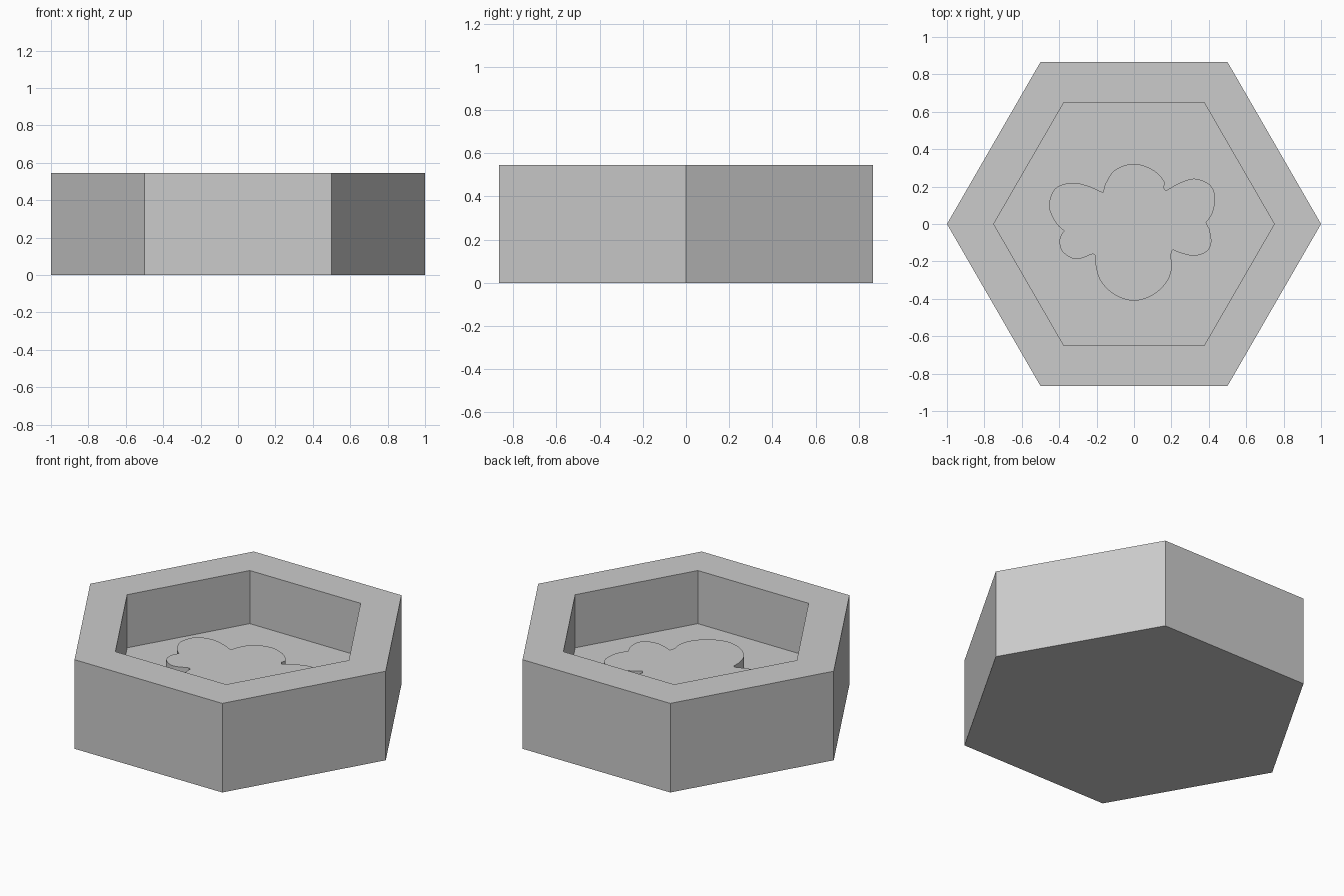
import bpy, bmesh, math
from mathutils import Vector

if "Cube" in bpy.data.objects:
    bpy.data.objects.remove(bpy.data.objects["Cube"], do_unlink=True)

HEIGHT = 0.545
FLOOR = 0.22
RELIEF_TOP = 0.3

grey = bpy.data.materials.new("plain grey")
grey.use_nodes = True
colour = (0.6, 0.6, 0.6, 1)
grey.diffuse_color = colour
grey.node_tree.nodes["Principled BSDF"].inputs["Base Color"].default_value = colour


def add_object(name, bm):
    bmesh.ops.recalc_face_normals(bm, faces=bm.faces)
    mesh = bpy.data.meshes.new(name)
    bm.to_mesh(mesh)
    bm.free()
    mesh.materials.append(grey)
    obj = bpy.data.objects.new(name, mesh)
    bpy.context.collection.objects.link(obj)
    return obj


def ring(bm, radius, z):
    """Six corner vertices of a hexagon with a corner on the x axis."""
    turns = [math.radians(60 * i) for i in range(6)]
    return [bm.verts.new((radius * math.cos(a), radius * math.sin(a), z)) for a in turns]


def smooth_run(points, steps=8):
    """Rounded run through the points, leaving its two ends as sharp corners."""
    pts = [Vector(p) / 100 for p in points]
    pts = [2 * pts[0] - pts[1]] + pts + [2 * pts[-1] - pts[-2]]
    run = []
    for a, b, c, d in zip(pts, pts[1:], pts[2:], pts[3:]):
        for i in range(steps):
            t = i / steps
            run.append(b + 0.5 * t * (c - a + t * (2 * a - 5 * b + 4 * c - d
                                                   + t * (3 * (b - c) + d - a))))
    return run


# Hexagonal tray: outer wall, flat rim, inner wall and recessed floor
bm = bmesh.new()
rings = [ring(bm, 1, 0), ring(bm, 1, HEIGHT), ring(bm, 0.75, HEIGHT), ring(bm, 0.75, FLOOR)]
for low, high in zip(rings, rings[1:]):
    for i in range(6):
        j = (i + 1) % 6
        bm.faces.new((low[i], low[j], high[j], high[i]))
bm.faces.new(rings[0][::-1])
bm.faces.new(rings[-1])
add_object("hexagonal_tray", bm)

# Lobes of the relief outline, clockwise, each running between two notches
lobes = [
    [(-16.5, 17), (-15, 22), (-10, 29), (0, 32.2), (10, 29), (16, 23), (15.7, 19)],
    [(17, 17.8), (24.5, 22), (32.5, 24.2), (40.5, 21), (43.3, 14.5), (42, 6), (38, 0)],
    [(40.5, -3), (41.3, -10), (38.5, -15), (32, -17), (25, -15.5), (20, -13.5)],
    [(19.5, -17), (20.3, -23), (17.5, -31), (10, -38), (0, -41),
     (-10, -38), (-17.5, -31), (-20.3, -23), (-20.5, -16)],
    [(-22, -16), (-31, -18.8), (-38, -15), (-39.8, -10), (-39, -6), (-37, -3.5)],
    [(-40.5, -1), (-43.5, 3.5), (-45.5, 10.5), (-42, 19), (-33.5, 22), (-25, 20.5), (-17, 17)],
]
outline = [p for lobe in lobes for p in smooth_run(lobe)]

# Raised relief standing on the floor of the tray
bm = bmesh.new()
face = bm.faces.new([bm.verts.new((p.x, p.y, FLOOR - 0.01)) for p in outline])
side = bmesh.ops.extrude_face_region(bm, geom=[face])["geom"]
lift = [v for v in side if isinstance(v, bmesh.types.BMVert)]
bmesh.ops.translate(bm, verts=lift, vec=(0, 0, RELIEF_TOP - FLOOR + 0.01))
relief = add_object("raised_relief", bm)

bpy.context.view_layer.objects.active = relief
relief.select_set(True)
bpy.ops.object.shade_smooth_by_angle(angle=math.radians(35))
